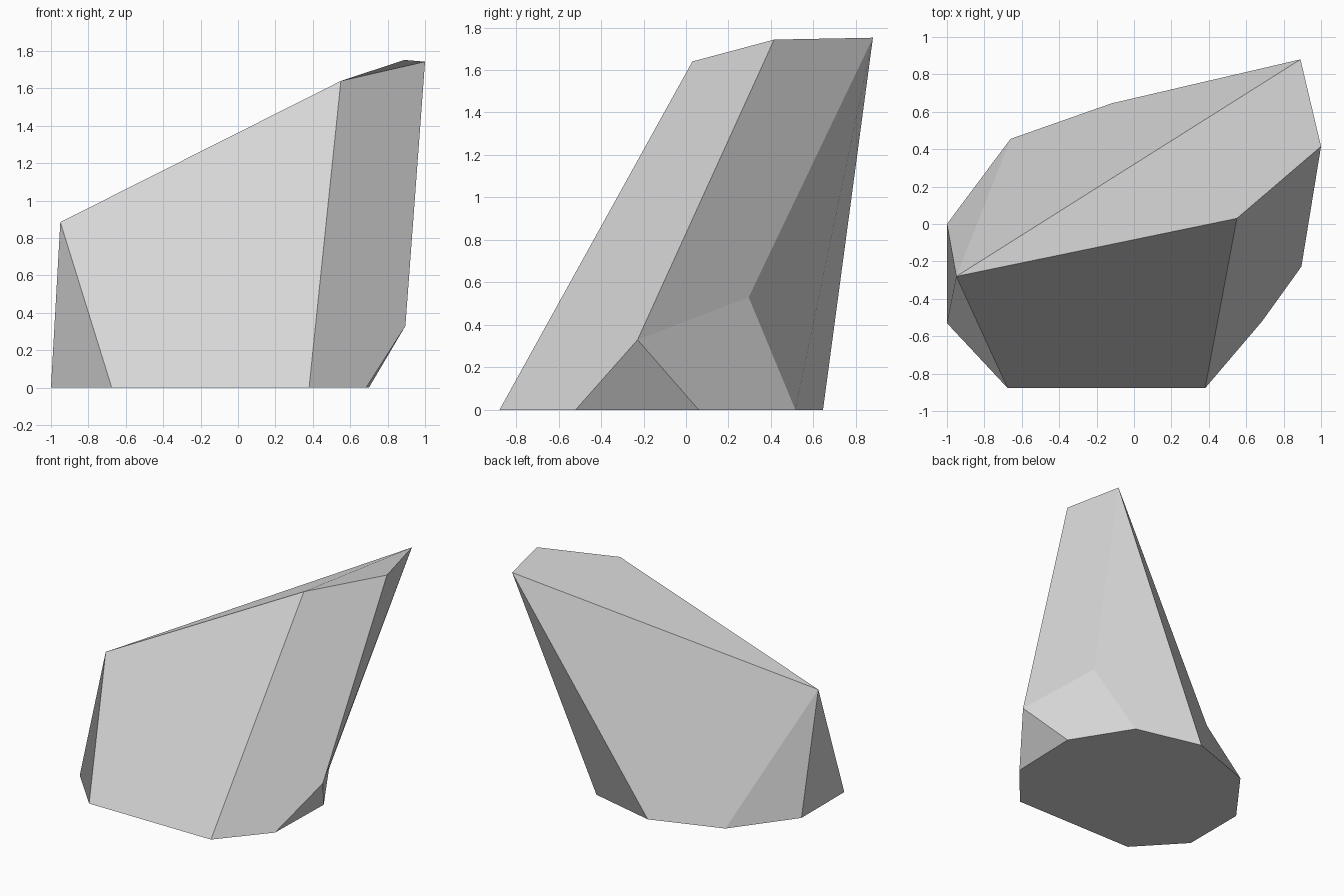
import bpy
import bmesh

cube = bpy.data.objects.get("Cube")
if cube:
    bpy.data.objects.remove(cube, do_unlink=True)

# Plain stone grey
stone = bpy.data.materials.new("stone_grey")
stone.use_nodes = True
colour = (0.68, 0.68, 0.68, 1)
stone.diffuse_color = colour
stone.node_tree.nodes["Principled BSDF"].inputs["Base Color"].default_value = colour

bm = bmesh.new()


def points(height, outline):
    return [bm.verts.new((x, y, height)) for x, y in outline]


# Nine-sided foot, counter-clockwise from the front left corner
foot = points(0, [(-1, -0.53), (-0.675, -0.878), (0.38, -0.878), (0.685, -0.52),
                  (0.7, 0.06), (0.415, 0.515), (-0.12, 0.645), (-0.66, 0.455), (-1, 0)])
west, south_west, south, south_east, east, north_east, north, north_west, far_west = foot

# Sloping crown and the two chipped corners on the side
low_peak = bm.verts.new((-0.95, -0.28, 0.885))
front_peak = bm.verts.new((0.55, 0.03, 1.64))
side_peak = bm.verts.new((1, 0.415, 1.743))
back_peak = bm.verts.new((0.89, 0.88, 1.752))
chip_front = bm.verts.new((0.895, -0.228, 0.33))
chip_back = bm.verts.new((0.64, 0.295, 0.53))

# Large flat facets
facets = [
    foot[::-1],
    [front_peak, side_peak, back_peak, low_peak],
    [south_west, south, front_peak, low_peak],
    [south, south_east, chip_front, side_peak, front_peak],
    [south_east, east, chip_front],
    [east, north_east, chip_back, chip_front],
    [chip_front, chip_back, back_peak, side_peak],
    [north_east, north, back_peak, chip_back],
    [low_peak, back_peak, north, north_west],
    [north_west, far_west, low_peak],
    [west, south_west, low_peak, far_west],
]
for facet in facets:
    bm.faces.new(facet)
bmesh.ops.recalc_face_normals(bm, faces=bm.faces)

mesh = bpy.data.meshes.new("rock")
bm.to_mesh(mesh)
bm.free()
mesh.materials.append(stone)
rock = bpy.data.objects.new("rock", mesh)
bpy.context.collection.objects.link(rock)
